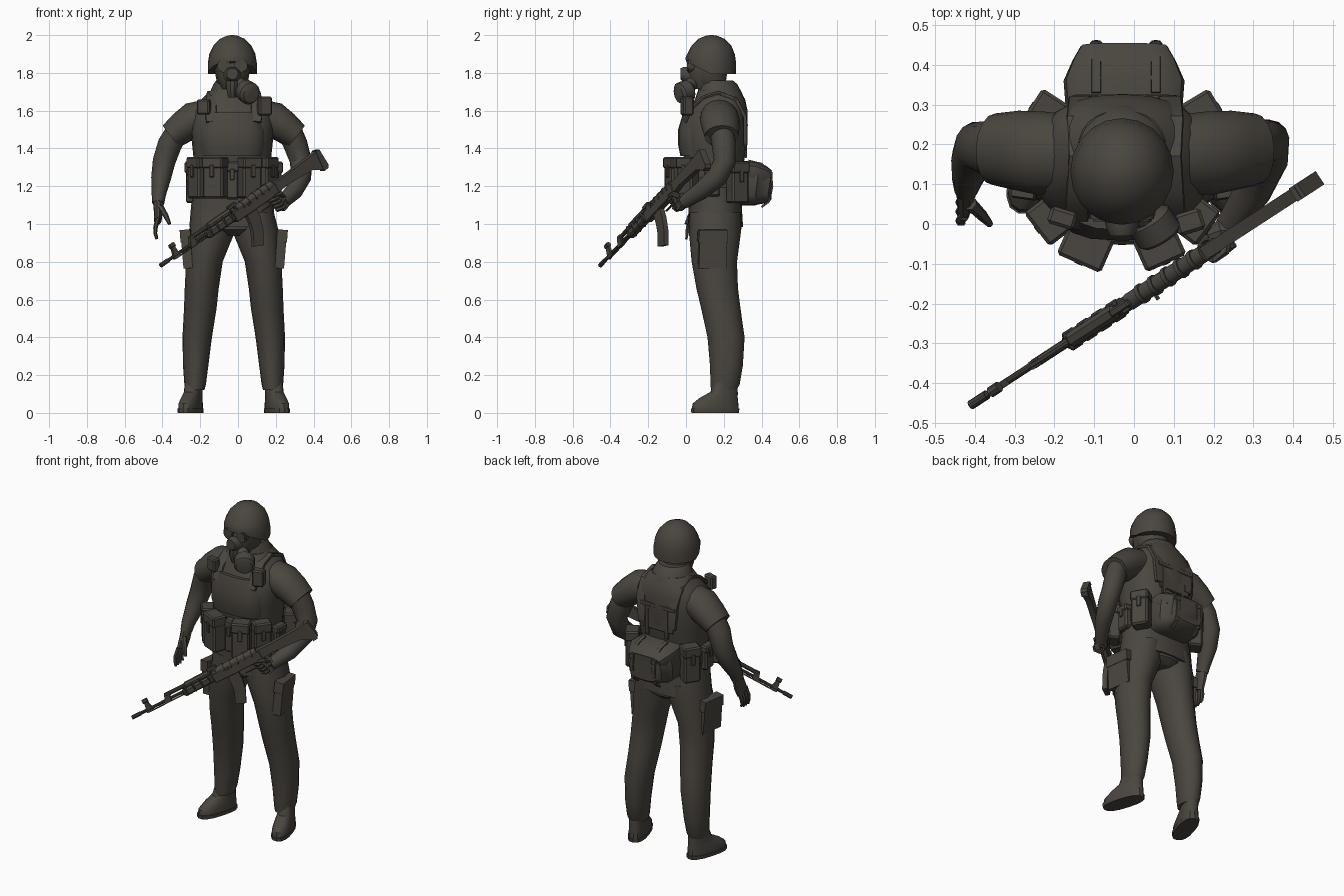
import bpy, bmesh, math
from mathutils import Matrix, Vector

mat = bpy.data.materials.new("dark_brown_grey")
mat.diffuse_color = (0.068, 0.060, 0.049, 1)
I = Matrix.Identity(4)
CX = -0.0225                                   # symmetry plane of the body
MIRROR = Matrix.Translation((2 * CX, 0, 0)) @ Matrix.Scale(-1, 4, (1, 0, 0))
SIDES = (("right", I), ("left", MIRROR))


def finish(name, bm, M=I):
    bm.transform(M)
    bmesh.ops.recalc_face_normals(bm, faces=bm.faces)
    me = bpy.data.meshes.new(name)
    bm.to_mesh(me)
    bm.free()
    me.materials.append(mat)
    ob = bpy.data.objects.new(name, me)
    bpy.context.collection.objects.link(ob)
    return ob


def loft(name, rings, n=16, M=I, ref=None, e=1.0, warp=None):
    """Rings (x,y,z,a,b): horizontal sections, or square to the path if ref is given."""
    bm = bmesh.new()
    pts = [Vector(r[:3]) for r in rings]
    loops = []
    for i, r in enumerate(rings):
        s, t = Vector((1, 0, 0)), Vector((0, 1, 0))
        if ref:
            d = (pts[min(i + 1, len(pts) - 1)] - pts[max(i - 1, 0)]).normalized()
            s = Vector(ref).cross(d).normalized()
            t = d.cross(s)
        loop = []
        for k in range(n):
            c, q = math.cos(math.tau * k / n), math.sin(math.tau * k / n)
            c, q = math.copysign(abs(c) ** e, c), math.copysign(abs(q) ** e, q)
            p = pts[i] + s * c * r[3] + t * q * r[-1]
            loop.append(bm.verts.new(warp(p, i) if warp else p))
        loops.append(loop)
    for A, B in zip(loops, loops[1:]):
        for k in range(n):
            bm.faces.new((A[k], A[(k + 1) % n], B[(k + 1) % n], B[k]))
    bm.faces.new(loops[0])
    bm.faces.new(loops[-1])
    return finish(name, bm, M)


def box(name, loc, size, rz=0, bevel=0.008, M=I, seg=1):
    bm = bmesh.new()
    bmesh.ops.create_cube(bm, size=1)
    bm.transform(Matrix.Diagonal((*size, 1)))
    bmesh.ops.bevel(bm, geom=bm.edges[:], offset=bevel, segments=seg, profile=.5, affect='EDGES')
    return finish(name, bm, M @ Matrix.Translation(loc) @ Matrix.Rotation(rz, 4, 'Z'))


def prism(name, pts, width, M=I):
    """Side profile in local x/z, given a thickness along y."""
    bm = bmesh.new()
    f = bm.faces.new([bm.verts.new((x, -width / 2, z)) for x, z in pts])
    g = bmesh.ops.extrude_face_region(bm, geom=[f])
    bmesh.ops.translate(bm, verts=[v for v in g["geom"] if isinstance(v, bmesh.types.BMVert)],
                        vec=(0, width, 0))
    return finish(name, bm, M)


def rod(name, a, b, r, n=12, M=I):
    ref = (0, 0, 1) if abs(b[2] - a[2]) < 0.5 * (Vector(b) - Vector(a)).length else (0, 1, 0)
    return loft(name, [(*a, r), (*b, r)], n, M, ref)


# Torso with body armour
loft("torso", [(-.03, .155, .985, .228, .147), (-.03, .155, 1.1, .218, .14), (-.03, .145, 1.2, .2, .138),
               (-.03, .152, 1.3, .2, .15), (-.03, .148, 1.42, .213, .175), (-.03, .152, 1.52, .222, .175),
               (-.03, .168, 1.6, .213, .158), (-.03, .18, 1.66, .165, .133), (-.03, .175, 1.71, .112, .11)],
     24, e=.85)
loft("chest_panel", [(-.03, .1, 1.36, .17, .13), (-.03, .1, 1.42, .18, .142), (-.03, .1, 1.5, .18, .142),
                     (-.03, .11, 1.59, .15, .125)], 20, e=.7)
loft("waist_belt", [(-.03, .145, 1.19, .213, .15), (-.03, .145, 1.25, .213, .153)], 24, e=.85)
loft("collar", [(-.03, .175, 1.64, .14, .13), (-.03, .18, 1.69, .122, .118), (-.03, .17, 1.74, .1, .102),
                (-.03, .16, 1.76, .085, .088)], 20)

# Shoulder straps and back webbing
for side, M in SIDES:
    loft(side + "_shoulder_strap", [(-.14, -.005, 1.54, .01, .03), (-.145, .025, 1.61, .01, .03),
         (-.14, .09, 1.67, .01, .03), (-.135, .17, 1.695, .01, .03), (-.14, .265, 1.66, .01, .03),
         (-.135, .312, 1.57, .01, .03), (-.125, .315, 1.42, .01, .025)], 8, M, (1, 0, 0), e=.3)
    box(side + "_back_webbing", (-.09, .316, 1.45), (.025, .014, .2), 0, .003, M)
box("back_panel", (-.03, .316, 1.47), (.21, .012, .16), 0, .004)
box("back_cross_strap", (-.03, .32, 1.54), (.24, .012, .025), 0, .003)
box("chest_radio", (.14, .005, 1.625), (.07, .055, .1), .3, .008)
box("shoulder_flap", (-.18, .015, 1.62), (.07, .045, .08), -.3, .008)


# Pouches around the belt, each turned to face outward
def pouch(name, x, y, z, w, d, h):
    a = math.atan2(x + .03, .15 - y)
    M = Matrix.Translation((x, y, z)) @ Matrix.Rotation(a, 4, 'Z')
    box(name, (0, 0, 0), (w, d, h), 0, .01, M)
    box(name + "_flap", (0, -.003, h * .36), (w + .006, d + .006, h * .28), 0, .008, M)
    box(name + "_tab", (0, -d / 2 - .003, h * .16), (.025, .01, h * .3), 0, .003, M)


for i, p in enumerate([(-.12, -.055, 1.245, .115, .085, .22), (.062, -.055, 1.245, .105, .085, .22),
                       (-.03, -.02, 1.23, .07, .05, .2), (-.212, .01, 1.245, .1, .07, .22),
                       (.155, .01, 1.245, .1, .07, .22), (-.22, .272, 1.22, .1, .08, .22),
                       (.175, .272, 1.22, .1, .08, .22), (-.243, .14, 1.22, .08, .045, .15),
                       (.185, .14, 1.22, .08, .045, .15)]):
    pouch("belt_pouch_%d" % (i + 1), *p)

# Lumbar pack, rounded and tapering to the back
loft("lumbar_pack", [(-.025, .25, 1.215, .115, .14), (-.025, .31, 1.215, .118, .148), (-.025, .375, 1.208, .112, .145),
     (-.025, .4, 1.203, .102, .122), (-.025, .44, 1.195, .085, .112), (-.025, .452, 1.195, .065, .09)],
     20, ref=(1, 0, 0), e=.55)
loft("pack_lid", [(-.025, .27, 1.28, .055, .145), (-.025, .36, 1.275, .056, .152), (-.025, .41, 1.26, .05, .13),
     (-.025, .445, 1.25, .035, .11)], 16, ref=(1, 0, 0), e=.6)
for x in (-.095, .055):
    loft("pack_strap", [(x, .33, 1.335, .006, .012), (x, .4, 1.318, .006, .012), (x, .45, 1.265, .006, .012),
         (x, .456, 1.2, .006, .012), (x, .44, 1.12, .006, .012), (x, .4, 1.09, .006, .012)], 8, ref=(1, 0, 0), e=.3)
    box("pack_buckle", (x, .447, 1.26), (.032, .024, .035), 0, .004)

# Legs, cargo pockets and boots
loft("trouser_seat", [(CX, .155, .94, .08, .1), (CX, .155, .97, .16, .138), (CX, .155, 1.06, .2, .142)], 20)
for side, M in SIDES:
    loft(side + "_trouser_leg", [(-.125, .155, 1.06, .11, .135), (-.142, .153, .95, .122, .137),
         (-.178, .15, .8, .097, .12), (-.192, .165, .66, .09, .11), (-.2, .185, .55, .086, .104),
         (-.216, .212, .4, .078, .098), (-.224, .214, .25, .067, .087), (-.227, .207, .15, .057, .077),
         (-.228, .2, .12, .05, .068)], 16, M)
    P = M @ Matrix.Translation((-.262, .14, .865)) @ Matrix.Rotation(math.radians(82), 4, 'Z') \
        @ Matrix.Rotation(math.radians(-5), 4, 'X')
    prism(side + "_cargo_pocket", [(-.075, -.1), (.075, -.1), (.07, .1), (-.07, .1)], .05, P)
    prism(side + "_pocket_flap", [(-.079, .04), (.079, .04), (.075, .105), (-.075, .105)], .056, P)
    F = M @ Matrix.Translation((-.235, .207, 0)) @ Matrix.Rotation(math.radians(-17), 4, 'Z')
    loft(side + "_boot_sole", [(0, -.055, 0, .053, .132), (0, -.055, .022, .055, .134)], 16, F, e=.8)
    loft(side + "_boot", [(0, -.055, .02, .052, .13), (0, -.053, .05, .052, .126), (0, -.035, .08, .047, .105),
         (0, -.006, .11, .044, .075), (0, .002, .16, .045, .062)], 16, F, e=.85)

# Sleeves
for side, M in SIDES:
    loft(side + "_sleeve", [(-.16, .175, 1.575, .085, .1), (-.235, .178, 1.552, .095, .105),
         (-.295, .185, 1.51, .085, .1), (-.352, .188, 1.465, .073, .09), (-.345, .188, 1.47, .06, .07)],
         16, M, (0, 1, 0))

# Hanging arm and hand
loft("hanging_arm", [(-.31, .185, 1.51, .06, .07), (-.362, .19, 1.42, .064, .07), (-.392, .195, 1.33, .06, .063),
     (-.408, .16, 1.24, .052, .058), (-.42, .11, 1.15, .037, .044), (-.422, .095, 1.11, .032, .04)], 14, ref=(0, 1, 0))
loft("hanging_palm", [(-.422, .1, 1.125, .029, .036), (-.422, .08, 1.07, .024, .046), (-.425, .055, 1.015, .02, .046)],
     10, ref=(0, 1, 0))
for i in range(4):
    y = .02 + i * .023
    loft("hanging_finger", [(-.425, y, 1.03, .012), (-.437, y - .01, .98, .012), (-.438, y - .015, .95, .01),
         (-.43, y - .018, .92 + .01 * (i == 3), .007)], 6, ref=(0, 1, 0))
loft("hanging_thumb", [(-.41, .05, 1.09, .017), (-.38, .02, 1.04, .014), (-.362, .0, 1.0, .009)], 6, ref=(0, 1, 0))

# Bent arm reaching to the rifle grip
loft("bent_arm", [(.265, .185, 1.51, .06, .07), (.305, .2, 1.42, .062, .066), (.333, .205, 1.33, .057, .06),
     (.333, .165, 1.25, .055, .057), (.297, .08, 1.175, .047, .047), (.235, -.012, 1.115, .034, .036)],
     14, ref=(.6, .4, -.7))

# Head, helmet and gas mask
loft("head", [(-.03, .15, 1.64, .068, .072), (-.03, .145, 1.73, .07, .076), (-.03, .125, 1.75, .082, .086),
     (-.03, .12, 1.82, .095, .1), (-.03, .125, 1.9, .09, .1)], 16)
loft("helmet", [(-.03, .14, 1.795, .12, .118), (-.03, .132, 1.795, .13, .133), (-.03, .132, 1.85, .13, .134),
     (-.03, .132, 1.9, .122, .126), (-.03, .135, 1.945, .1, .105), (-.03, .135, 1.98, .066, .07),
     (-.03, .135, 1.996, .03, .032), (-.03, .135, 2.0, .008, .008)], 20,
     warp=lambda p, i: p + Vector((0, 0, max(0, .13 - p.y) * (.5 if i < 2 else .25 if i == 2 else 0))))
loft("mask_face", [(-.03, .1, 1.715, .055, .075), (-.03, .088, 1.76, .075, .085), (-.03, .088, 1.83, .092, .08),
     (-.03, .1, 1.88, .09, .08)], 16)
for x in (-.075, .015):
    rod("mask_eyepiece", (x * .9 - .003, .06, 1.84), (x, .01, 1.838), .036, 14)
    rod("mask_lens", (x, .02, 1.838), (x, .006, 1.838), .028, 14)
loft("mask_snout", [(-.03, .06, 1.775, .062), (-.03, .02, 1.788, .047), (-.03, -.015, 1.795, .038),
     (-.03, -.03, 1.795, .03)], 14, ref=(0, 0, 1))
loft("mask_valve", [(-.03, .02, 1.67, .022, .025), (-.03, .012, 1.72, .032, .035), (-.03, .02, 1.78, .035, .035)], 10)
loft("filter_neck", [(-.01, .04, 1.755, .035), (.03, .015, 1.725, .035), (.05, .0, 1.705, .038)], 12, ref=(0, 0, 1))
loft("filter_canister", [(.03, .022, 1.71, .04), (.037, .014, 1.708, .058), (.063, -.028, 1.69, .06),
     (.07, -.04, 1.687, .047)], 18, ref=(0, 0, 1))

# Rifle: local x runs from muzzle to butt, local z is up
d = Vector((.86, .56, .595)).normalized()
up = (Vector((0, 0, 1)) - d * d.z).normalized()
R = Matrix.Translation((-.41, -.455, .78)) @ Matrix((d, up.cross(d), up)).transposed().to_4x4()
rod("rifle_barrel", (0, 0, 0), (.55, 0, 0), .009, 10, R)
rod("muzzle_brake", (0, 0, 0), (.055, 0, 0), .012, 10, R)
prism("front_sight", [(.09, -.015), (.135, -.015), (.125, .05), (.105, .05)], .016, R)
rod("front_sight_hood", (.1, 0, .055), (.13, 0, .055), .014, 8, R)
rod("cleaning_rod", (.1, 0, -.016), (.35, 0, -.016), .004, 6, R)
prism("gas_block", [(.21, -.015), (.25, -.015), (.26, .04), (.23, .04)], .022, R)
rod("gas_tube", (.235, 0, .03), (.53, 0, .03), .012, 10, R)
box("lower_handguard", (.43, 0, -.006), (.2, .046, .046), 0, .01, R)
box("upper_handguard", (.44, 0, .03), (.17, .038, .032), 0, .01, R)
for i in range(4):
    box("handguard_rib", (.355 + i * .05, 0, .004), (.014, .052, .064), 0, .006, R)
box("rear_sight", (.545, 0, .048), (.06, .02, .022), 0, .004, R)
box("receiver", (.68, 0, -.01), (.31, .04, .06), 0, .004, R)
rod("receiver_cover", (.56, 0, .02), (.82, 0, .02), .022, 12, R)
for i in range(5):
    rod("cover_rib", (.6 + i * .045, 0, .02), (.612 + i * .045, 0, .02), .026, 12, R)
rod("charging_handle", (.63, 0, .01), (.63, -.035, .01), .006, 6, R)
prism("magazine", [(.6, -.03), (.67, -.03), (.667, -.09), (.65, -.155), (.612, -.23), (.553, -.205),
                   (.587, -.14), (.598, -.09)], .028, R)
prism("trigger_guard", [(.69, -.035), (.78, -.035), (.78, -.075), (.7, -.075), (.7, -.07), (.774, -.07),
                        (.774, -.04), (.69, -.04)], .012, R)
prism("pistol_grip", [(.785, -.035), (.825, -.035), (.855, -.13), (.815, -.14)], .03, R)
prism("stock", [(.82, .025), (.9, .022), (1.1, .03), (1.155, .038), (1.165, -.07), (1.14, -.075),
                (1.08, -.04), (.9, -.028), (.82, -.035)], .034, R)
prism("butt_pad", [(1.14, .04), (1.165, .034), (1.175, -.06), (1.165, -.078), (1.135, -.08)], .04, R)

# Hand around the grip
loft("gripping_palm", [(.85, .012, -.105, .034, .036), (.835, .024, -.085, .03, .042), (.805, .03, -.08, .018, .04)],
     10, R, ref=(0, 0, 1))
for i in range(4):
    z = -.052 - i * .021
    u = .005 * i
    loft("gripping_finger", [(.82 + u, .032, z, .011), (.79 + u, .03, z, .012), (.772 + u, .0, z, .012),
         (.79 + u, -.024, z, .011), (.815 + u, -.024, z, .007)], 6, R, ref=(0, 0, 1))
loft("gripping_thumb", [(.85, .0, -.07, .015), (.835, -.024, -.045, .013), (.8, -.028, -.035, .008)], 6, R, ref=(0, 0, 1))

# Smooth shading with sharp edges kept
bpy.ops.object.select_all(action='SELECT')
bpy.context.view_layer.objects.active = bpy.data.objects["torso"]
bpy.ops.object.shade_smooth_by_angle(angle=math.radians(35))
